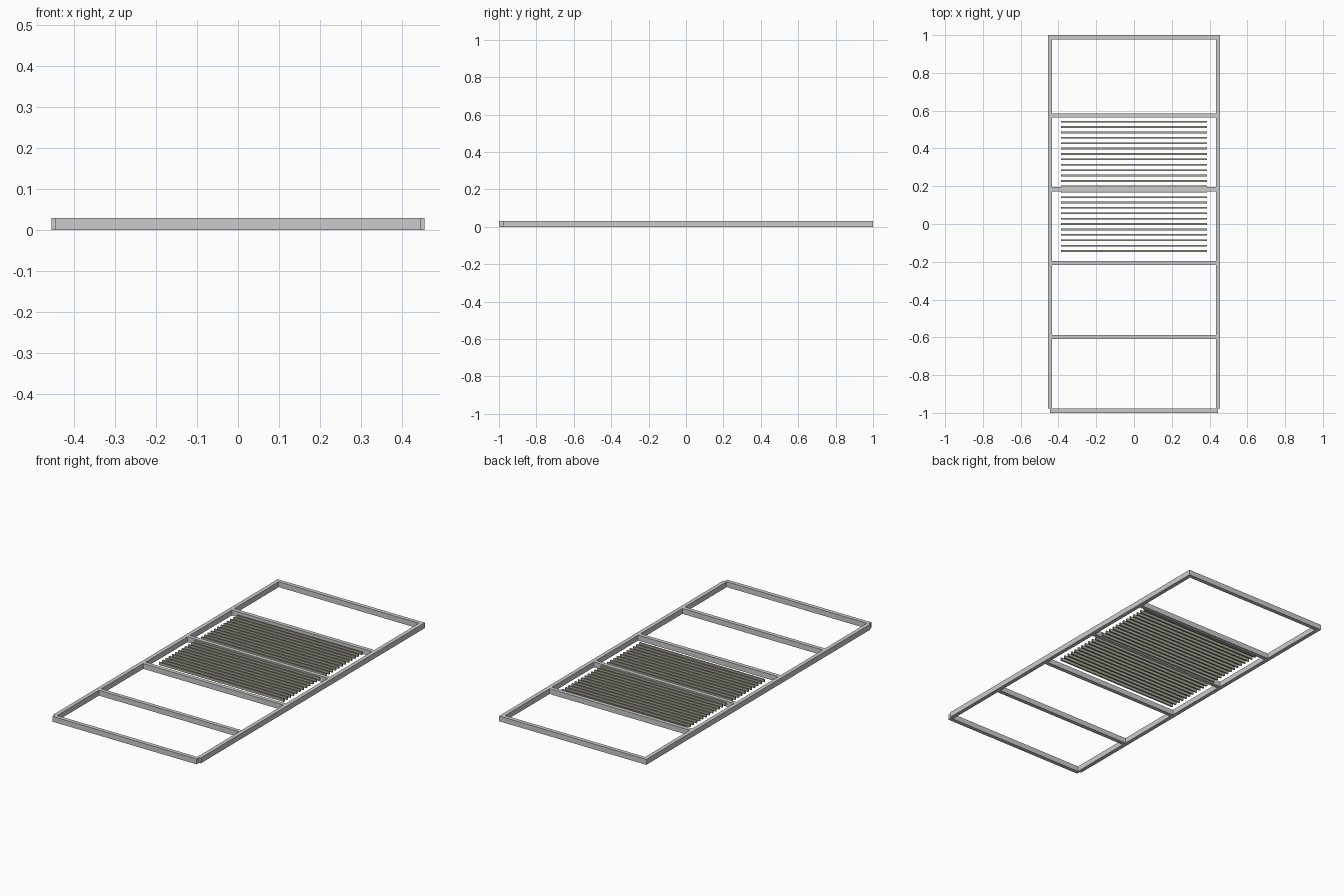
import bpy

if "Cube" in bpy.data.objects:
    bpy.data.objects.remove(bpy.data.objects["Cube"])

FRAME_H = 0.03
BAR_W = 0.022


def material(name, rgb):
    m = bpy.data.materials.new(name)
    m.diffuse_color = (*rgb, 1)
    m.use_nodes = True
    m.node_tree.nodes["Principled BSDF"].inputs["Base Color"].default_value = m.diffuse_color
    return m


slat_mat = material("slat_olive", (0.42, 0.41, 0.34))


def box(name, x, y, z, mat=None):
    """Box from (min, max) ranges on each axis."""
    r = (x, y, z)
    bpy.ops.mesh.primitive_cube_add(size=1, location=[(a + b) / 2 for a, b in r])
    ob = bpy.context.object
    ob.name = name
    ob.scale = [b - a for a, b in r]
    bpy.ops.object.transform_apply(location=False, rotation=False, scale=True)
    if mat:
        ob.data.materials.append(mat)
    return ob


# Long side rails, butting against the front bar
for side, s in (("left", -1), ("right", 1)):
    box(f"{side}_side_rail", sorted((s * 0.455, s * 0.433)),
        (-1 + BAR_W, 1), (0, FRAME_H))

# Front bar and evenly spaced cross bars
for i in range(5):
    y = -0.989 + i * 0.391
    box("front_bar" if i == 0 else f"cross_bar_{i}", (-0.445, 0.445),
        (y - BAR_W / 2, y + BAR_W / 2), (0, FRAME_H))

# Rear bar
box("rear_bar", (-0.445, 0.445), (1 - BAR_W, 1), (0, FRAME_H))

# Thin slats across the two middle bays
for i in range(25):
    y = -0.143 + i * 0.02854
    box(f"slat_{i + 1}", (-0.386, 0.386), (y - 0.0045, y + 0.0045),
        (0.0075, 0.0225), slat_mat)
